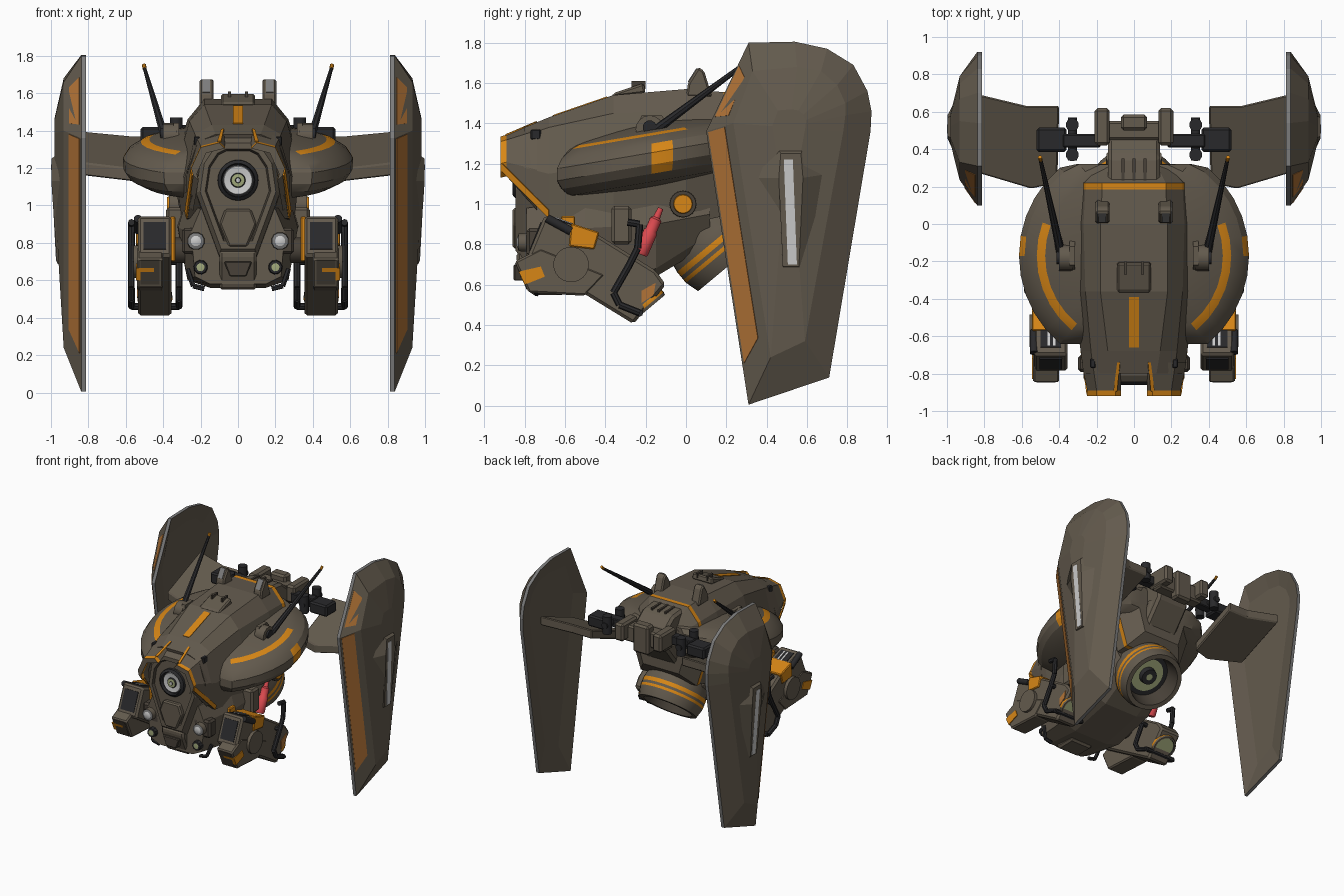
import bpy, bmesh, math
from mathutils import Vector as V

if "Cube" in bpy.data.objects:
    bpy.data.objects.remove(bpy.data.objects["Cube"])

COLS = dict(brown=(.125, .103, .075), dark_brown=(.065, .053, .04), orange=(.68, .24, .008),
            worn_orange=(.45, .175, .038), black=(.022, .022, .024), grey=(.2, .2, .2),
            light=(.6, .6, .6), red=(.72, .07, .08), green=(.36, .40, .2))
MATS = {}
for n, c in COLS.items():
    MATS[n] = bpy.data.materials.new(n)
    MATS[n].diffuse_color = (*c, 1)

def finish(name, bm, mats, mirror, smooth=0):
    bmesh.ops.recalc_face_normals(bm, faces=bm.faces)
    if smooth:
        for f in bm.faces:
            f.smooth = True
        for e in bm.edges:
            e.smooth = len(e.link_faces) == 2 and e.calc_face_angle(0) < math.radians(smooth)
    me = bpy.data.meshes.new(name)
    bm.to_mesh(me)
    bm.free()
    for m in mats:
        me.materials.append(MATS[m])
    ob = bpy.data.objects.new(name, me)
    bpy.context.collection.objects.link(ob)
    if mirror:
        ob.modifiers.new("mirror", 'MIRROR').use_mirror_merge = False
    return ob

def loft(name, rings, mat, mirror=False, bev=0, smooth=0, rule=None):
    """Skin closed rings; mat is one name, or start cap + one per band + end cap."""
    bands = [mat] * (len(rings) + 1) if isinstance(mat, str) else list(mat)
    names = list(dict.fromkeys(bands)) + (["orange"] if rule else [])
    bm = bmesh.new()
    vs = [[bm.verts.new(p) for p in r] for r in rings]
    k = len(rings[0])
    for i in range(len(rings) - 1):
        for j in range(k):
            f = bm.faces.new((vs[i][j], vs[i][(j + 1) % k], vs[i + 1][(j + 1) % k], vs[i + 1][j]))
            f.material_index = names.index(bands[i + 1])
            if rule and rule(f.calc_center_median()):
                f.material_index = len(names) - 1
    bm.faces.new(vs[0]).material_index = names.index(bands[0])
    bm.faces.new(vs[-1]).material_index = names.index(bands[-1])
    if bev:
        bmesh.ops.recalc_face_normals(bm, faces=bm.faces)
        bmesh.ops.bevel(bm, geom=list(bm.edges), offset=bev, segments=1, affect='EDGES')
    return finish(name, bm, names, mirror, smooth)

def prism(name, pts, axis, a, b, mat, mirror=False, bev=0):
    put = (lambda p, t: (t, *p)) if axis == 'x' else (lambda p, t: (p[0], t, p[1]))
    return loft(name, [[put(p, t) for p in pts] for t in (a, b)], mat, mirror, bev)

def box(name, x, y, z, mat, mirror=False, bev=.006):
    return prism(name, [(y[0], z[0]), (y[1], z[0]), (y[1], z[1]), (y[0], z[1])], 'x', *x, mat, mirror, bev)

def lathe(name, base, d, prof, mat, mirror=False, n=24):
    """prof: (radius, height) pairs along direction d."""
    d, base = V(d).normalized(), V(base)
    u = d.orthogonal().normalized()
    w = d.cross(u)
    rings = [[base + d * h + (u * math.cos(t) + w * math.sin(t)) * r
              for t in [2 * math.pi * i / n for i in range(n)]] for r, h in prof]
    return loft(name, rings, mat, mirror, smooth=35)

def rod(name, a, b, r, mat, mirror=False, r2=None, n=12):
    d = V(b) - V(a)
    return lathe(name, a, d, [(r, 0), (r2 or r, d.length)], mat, mirror, n)

def panel(name, q, mat, u=(0, 1), v=(0, 1), mirror=False):
    """Thin plate on the surface patch q (4 corners)."""
    q = [V(p) for p in q]
    at = lambda s, t: q[0].lerp(q[1], s).lerp(q[3].lerp(q[2], s), t)
    c = [at(u[0], v[0]), at(u[1], v[0]), at(u[1], v[1]), at(u[0], v[1])]
    nrm = (c[2] - c[0]).cross(c[3] - c[1]).normalized() * .004
    return loft(name, [[p - nrm for p in c], [p + nrm for p in c]], mat, mirror)

def sym(y, half):
    return [(x, y, z) for x, z in half] + [(-x, y, z) for x, z in reversed(half)]

# Shield wings: rimmed plates with a faceted outer dome
O = [(.10, 1.36), (.31, 1.80), (.54, 1.805), (.70, 1.77), (.83, 1.69), (.90, 1.56), (.92, 1.46), (.915, 1.36), (.71, .14), (.31, .005)]
I = [(.235, 1.40), (.33, 1.66), (.55, 1.68), (.67, 1.66), (.75, 1.59), (.79, 1.5), (.79, 1.44), (.78, 1.36), (.59, .32), (.42, .24)]
at_x = lambda x, P: [(x, *p) for p in P]
C = [(.51 + .3 * (y - .51), 1.38 + .3 * (z - 1.38)) for y, z in I]
loft("shield_wing", [at_x(.845, I), at_x(.812, O), at_x(.838, O), at_x(.932, I), at_x(.98, C)],
     ["brown", "brown", "grey", "brown", "brown", "brown"], True)
front = lambda i, j: [(.838, *O[i]), (.838, *O[j]), (.932, *I[j]), (.932, *I[i])]
panel("wing_stripe_long", front(0, 9), "worn_orange", (.005, .86), (.08, .68), True)
panel("wing_stripe_short", front(0, 1), "worn_orange", (.16, .76), (.1, .68), True)
loft("wing_fin", [at_x(.93, [(.31, 1.13), (.44, 1.30), (.59, 1.30), (.71, 1.15), (.57, .68), (.48, .68)]),
                  [(.998, .46, 1.13), (.998, .47, 1.25), (.998, .57, 1.25), (.998, .58, 1.13), (.968, .56, .69), (.968, .48, .69)]], "brown", True)
panel("wing_light", [(.996, .485, 1.22), (.996, .53, 1.22), (.969, .55, .70), (.969, .505, .70)], "light", mirror=True)

# Tilted wing arms and hinges
arm = [(.40, .63), (.57, .63), (.82, .69), (.82, .27), (.55, .19), (.41, .22)]
loft("wing_arm", [[(x, y, 1.05 + .4 * y + h) for x, y in arm] for h in (0, .07)], "brown", True, bev=.008)
box("hinge_block", (.36, .52), (.385, .515), (1.33, 1.42), "black", True, .012)
box("hinge_link", (.18, .38), (.41, .48), (1.36, 1.43), "black", True)
for i, y in enumerate((.37, .53)):
    rod("hinge_pin_%d" % i, (.33, y, 1.33), (.33, y, 1.47), .035, "black", True)
rod("hinge_axle", (.33, .34, 1.40), (.33, .57, 1.40), .025, "black", True)
box("rear_bracket", (.13, .21), (.42, .62), (1.34, 1.48), "brown", True, .015)
box("rear_crossbar", (-.2, .2), (.45, .55), (1.32, 1.45), "brown", bev=.012)
box("rear_lock", (-.07, .07), (.5, .585), (1.27, 1.5), "brown", bev=.015)
prism("rear_spine", [(.15, 1.54), (.36, 1.52), (.46, 1.44), (.46, 1.3), (.3, 1.1), (.15, 1.1)], 'x', -.14, .14, "brown", bev=.02)
for x in (-.06, 0, .06):
    box("spine_slot", (x - .008, x + .008), (.22, .35), (1.5, 1.536), "dark_brown", bev=0)

# Hull shell
rear = [(.17, 1.555), (.26, 1.45), (.335, 1.2), (.25, .94)]
loft("hull_shell", [sym(-.80, [(.12, 1.38), (.215, 1.34), (.27, 1.18), (.25, 1.05)]),
                    sym(-.68, [(.14, 1.43), (.23, 1.38), (.285, 1.15), (.27, .93)]),
                    sym(-.36, [(.18, 1.54), (.26, 1.45), (.33, 1.2), (.30, .90)]),
                    sym(0, [(.18, 1.57), (.27, 1.46), (.35, 1.2), (.28, .9)]),
                    sym(.185, rear), sym(.22, rear),
                    sym(.32, [(.12, 1.42), (.18, 1.38), (.22, 1.25), (.16, 1.05)])],
     ["dark_brown"] + ["brown"] * 4 + ["orange", "brown", "brown"])
cheek = lambda y, p: [(x, y, z) for x, z in p] + [(max(x - .03, .07), y, z - .03) for x, z in reversed(p)]
c0, c1 = [(.10, 1.335), (.20, 1.31), (.25, 1.20), (.24, 1.16)], [(.075, 1.41), (.222, 1.365), (.28, 1.17), (.27, 1.0)]
loft("cowl", [cheek(-.92, c0), cheek(-.89, [(x, z + .008) for x, z in c0]), cheek(-.74, c1)],
     ["brown", "orange", "brown", "brown"], True)
panel("cowl_edge_stripe", [(.243, -.91, 1.16), (.250, -.91, 1.2), (.282, -.68, .97), (.274, -.68, .93)], "orange", mirror=True)
panel("cowl_notch_stripe", [(.09, -.895, 1.342), (.11, -.895, 1.342), (.09, -.74, 1.405), (.075, -.74, 1.408)], "orange", mirror=True)
box("cowl_vent", (.205, .235), (-.77, -.72), (1.32, 1.37), "black", True)
panel("roof_stripe", [(-.028, -.66, 1.437), (.028, -.66, 1.437), (.028, -.39, 1.53), (-.028, -.39, 1.53)], "orange")
prism("roof_hatch", [(-.37, 1.53), (-.36, 1.55), (-.21, 1.6), (-.2, 1.55)], 'x', -.09, .09, "brown", bev=.01)
for x in (-.045, .045):
    box("hatch_slot", (x - .008, x + .008), (-.27, -.2), (1.57, 1.61), "dark_brown", bev=0)
prism("roof_sensor", [(.0, 1.53), (.01, 1.6), (.06, 1.68), (.09, 1.66), (.13, 1.53)], 'x', .13, .205, "brown", True, .01)
panel("sensor_lens", [(.15, .012, 1.605), (.19, .012, 1.605), (.19, .055, 1.672), (.15, .055, 1.672)], "grey", mirror=True)

# Side sponsons: one tilted, clamped disc through the hull
prof = [(.3, -.14), (.5, -.115), (.58, -.075), (.612, -.03), (.615, .03), (.585, .075), (.52, .115), (.475, .128), (.3, .17)]
def disc(r, h):
    out = []
    for i in range(36):
        t = 2 * math.pi * i / 36
        y = max(-.475 + 5 * h * h, min(.49, r * math.sin(t)))
        out.append((r * math.cos(t), y - .17, 1.225 + .17 * y + h))
    return out
def paint(c):
    r = math.hypot(c.x, c.y + .17)
    h = c.z - 1.225 - .17 * (c.y + .17)
    stripe = h > .1 and .48 < r < .51 and -.56 < c.y < 0 and abs(c.x) > .3
    return stripe or (r > .57 and h > -.06 and -.18 < c.y < -.02)
loft("side_sponsons", [disc(*p) for p in prof], "brown", smooth=25, rule=paint)

# Antennas
rod("antenna_mount", (.33, -.18, 1.37), (.40, -.18, 1.37), .07, "brown", True, n=16)
rod("antenna_hub", (.36, -.18, 1.38), (.415, -.18, 1.38), .035, "black", True)
prism("antenna_foot", [(-.26, 1.33), (-.22, 1.44), (-.12, 1.44), (-.06, 1.35)], 'x', .315, .345, "brown", True)
rod("antenna_rod", (.39, -.16, 1.36), (.50, .345, 1.735), .024, "black", True, .01, 8)
rod("antenna_tip", (.499, .34, 1.73), (.503, .358, 1.752), .011, "orange", True, n=8)

# Face mask with recessed centre and eye
M = [(.08, 1.36), (.14, 1.33), (.20, 1.24), (.225, 1.07), (.10, .73)]
mid = lambda y, s: sym(y, [(x * s, 1.1 + (z - 1.1) * s) for x, z in M])
loft("face_mask", [mid(-.5, 1.08), mid(-.81, 1), mid(-.845, .9), mid(-.845, .78), mid(-.825, .74)],
     ["brown"] * 4 + ["dark_brown", "brown"])
lathe("eye", (0, -.775, 1.135), (0, -1, 0), [(.11, 0), (.108, .07), (.09, .085), (.085, .06), (.078, .06), (.075, .07), (.04, .065), (.035, .075), (.015, .077), (.012, .08)],
      ["black"] * 5 + ["light", "light", "black", "green", "black", "light"], n=32)
prism("nose_plate", [(-.07, .98), (.07, .98), (.1, .9), (.05, .78), (-.05, .78), (-.1, .9)], 'y', -.86, -.8, "brown", bev=.01)

# Lower body, chin, lamps and hooks
loft("lower_body", [sym(-.79, [(.2, .98), (.25, .86), (.23, .62), (.15, .58)]),
                    sym(-.5, [(.28, 1.02), (.32, .88), (.27, .6), (.15, .56)]),
                    sym(-.15, [(.28, 1.05), (.33, .9), (.26, .68), (.15, .64)]),
                    sym(.12, [(.24, 1.15), (.28, .95), (.2, .85), (.15, .8)])], "brown")
prism("chin", [(-.84, .71), (-.84, .76), (-.75, .8), (-.6, .8), (-.6, .55), (-.77, .55)], 'x', -.1, .1, "brown", bev=.015)
prism("chin_plate", [(-.075, .7), (.075, .7), (.045, .62), (-.045, .62)], 'y', -.855, -.75, "dark_brown", bev=.006)
lathe("front_lamp", (.225, -.76, .81), (0, -1, 0), [(.05, 0), (.045, .07), (.028, .075), (.018, .08)], ["brown", "brown", "grey", "light", "light"], True, 12)
box("lamp_mount", (.15, .30), (-.79, -.7), (.74, .88), "dark_brown", True, .015)
lathe("green_lamp", (.20, -.78, .67), (0, -1, 0), [(.04, 0), (.035, .04), (.022, .042)], ["black"] * 3 + ["green"], True, 10)
rod("hook_upper", (.27, -.72, .66), (.24, -.74, .57), .014, "black", True, n=6)
rod("hook_lower", (.24, -.74, .57), (.18, -.74, .555), .014, "black", True, n=6)
lathe("side_hub", (.26, -.015, 1.0), (1, 0, 0), [(.068, 0), (.065, .11), (.048, .11), (.045, .12)], ["brown", "brown", "dark_brown", "orange", "orange"], True, 16)

# Main rear thruster
D = (0, .64, -.77)
lathe("main_thruster", (0, -.007, 1.0), D, [(.19, -.05), (.22, .12), (.238, .2), (.245, .235), (.245, .265), (.245, .285), (.245, .305), (.225, .375), (.19, .375), (.165, .25), (.13, .25), (.065, .25), (.06, .29), (.025, .29)],
      ["brown"] * 4 + ["orange", "brown", "orange", "brown", "brown", "dark_brown", "black", "green", "black", "black", "green"], n=32)
rod("thruster_strut", (.1, .36, 1.3), (.1, .2, 1.0), .05, "brown", True)

# Side pods with scoops, bands, nozzles and rails
prism("pod_body", [(-.70, .945), (-.44, .85), (-.15, .67), (-.10, .60), (-.26, .405), (-.79, .73)], 'x', .355, .535, "brown", True, .015)
prism("pod_scoop", [(-.85, .715), (-.78, .56), (-.5, .545), (-.4, .65), (-.72, .78)], 'x', .40, .54, "brown", True, .01)
panel("scoop_mouth", [(.42, -.844, .708), (.52, -.844, .708), (.52, -.787, .578), (.42, -.787, .578)], "dark_brown", mirror=True)
prism("scoop_band", [(-.83, .665), (-.80, .60), (-.70, .64), (-.72, .69)], 'x', .45, .546, "orange", True)
panel("pod_intake", [(.385, -.717, .91), (.505, -.717, .91), (.505, -.775, .765), (.385, -.775, .765)], "black", mirror=True)
panel("pod_window", [(.39, -.66, .932), (.5, -.66, .932), (.5, -.55, .892), (.39, -.55, .892)], "black", mirror=True)
for x in (.42, .45):
    panel("pod_window_bar", [(x, -.65, .933), (x + .012, -.65, .933), (x + .012, -.56, .9), (x, -.56, .9)], "light", mirror=True)
prism("pod_band", [(-.57, .905), (-.43, .86), (-.455, .775), (-.58, .79)], 'x', .345, .545, "orange", True, .006)
box("pod_inner_band", (.335, .365), (-.62, -.55), (.70, .94), "orange", True, .006)
rod("pod_pivot", (.5, -.57, .70), (.56, -.57, .70), .088, "brown", True, n=20)
rod("pod_arm", (.25, -.5, .76), (.4, -.5, .76), .07, "dark_brown", True)
rod("pod_top_rail", (.535, -.69, .93), (.535, -.57, .865), .022, "black", True)
lathe("pod_nozzle", (.445, -.205, .53), D, [(.09, 0), (.095, .015), (.095, .035), (.09, .05), (.078, .05), (.075, .042)], ["brown", "brown", "orange", "brown", "brown", "black", "green"], True, 16)
panel("nozzle_mark", [(.536, -.22, .57), (.536, -.15, .61), (.536, -.16, .55), (.536, -.22, .51)], "worn_orange", mirror=True)
for x in (.57, .315):
    pts = [(-.28, .70), (-.36, .56), (-.33, .50), (-.23, .46)]
    if x > .5:
        pts = [(-.29, .91), (-.23, .90), (-.24, .78)] + pts
    for a, b in zip(pts, pts[1:]):
        rod("pod_rail", (x, *a), (x, *b), .018, "black", True, n=8)
    for p in (pts[-1], pts[-4]):
        rod("pod_rail_foot", (x, *p), (.445, *p), .018, "black", True, n=8)
box("canister_mount", (.27, .385), (-.37, -.27), (.8, .99), "brown", True, .015)
lathe("red_canister", (.35, -.225, .75), (0, .1, .23), [(.03, 0), (.036, .01), (.036, .12), (.03, .13), (.03, .19), (.018, .2), (.014, .25)], "red", True, 12)

for m in bpy.data.materials:
    if m.users and not m.is_grease_pencil:
        m.use_nodes = True
        m.node_tree.nodes["Principled BSDF"].inputs["Base Color"].default_value = m.diffuse_color
